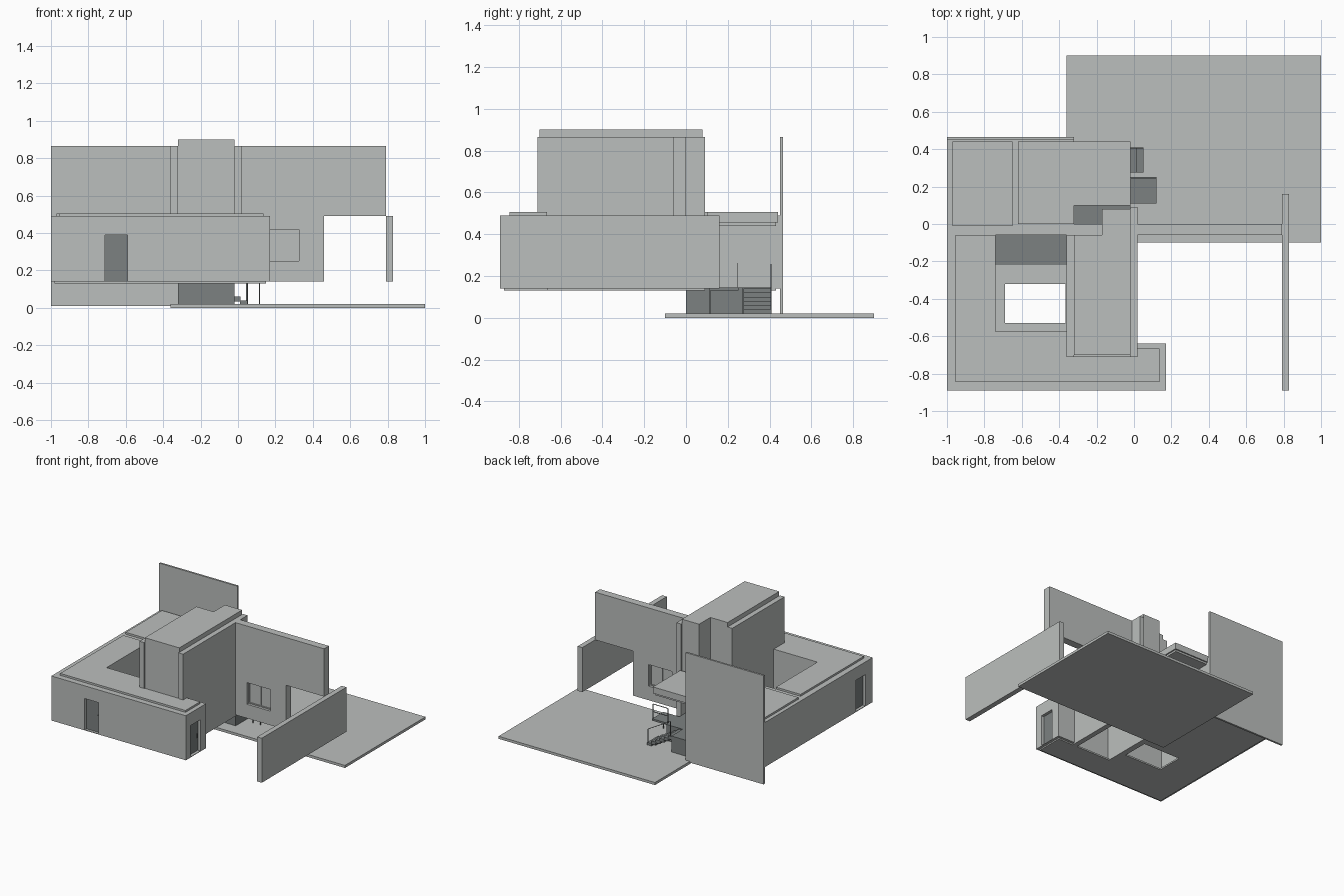
import bpy, bmesh
from mathutils import Vector


def material(name, rgb):
    m = bpy.data.materials.new(name)
    m.diffuse_color = (*rgb, 1)
    return m


LIGHT = material("light_grey", (0.50, 0.52, 0.51))
DARK = material("dark_grey", (0.20, 0.22, 0.22))


def finish(name, bm, mat):
    bmesh.ops.recalc_face_normals(bm, faces=bm.faces)
    me = bpy.data.meshes.new(name)
    bm.to_mesh(me)
    bm.free()
    me.materials.append(mat)
    ob = bpy.data.objects.new(name, me)
    bpy.context.collection.objects.link(ob)
    return ob


def prism(name, pts, low, high, mat=LIGHT, axis="z"):
    """Extrude a flat outline along z, or an (x, z) outline along y."""
    bm = bmesh.new()
    put = (lambda a, b, h: (a, b, h)) if axis == "z" else (lambda a, b, h: (a, h, b))
    face = bm.faces.new([bm.verts.new(put(a, b, low)) for a, b in pts])
    step = Vector(put(0, 0, high - low))
    res = bmesh.ops.extrude_face_region(bm, geom=[face], use_keep_orig=True)
    bmesh.ops.translate(bm, vec=step, verts=[v for v in res["geom"] if isinstance(v, bmesh.types.BMVert)])
    return finish(name, bm, mat)


def box(name, x0, x1, y0, y1, z0, z1, mat=LIGHT):
    return prism(name, [(x0, y0), (x1, y0), (x1, y1), (x0, y1)], z0, z1, mat)


def cut(ob, *dims):
    c = box(ob.name + "_cutter", *dims)
    c.hide_render = True
    c.hide_viewport = True
    c.display_type = "WIRE"
    m = ob.modifiers.new("opening", "BOOLEAN")
    m.operation = "DIFFERENCE"
    m.solver = "EXACT"
    m.object = c


def rod(name, a, b, t=0.003):
    a, b = Vector(a), Vector(b)
    bm = bmesh.new()
    bmesh.ops.create_cube(bm, size=1)
    bmesh.ops.scale(bm, vec=(t * 2, t * 2, (b - a).length), verts=bm.verts)
    bmesh.ops.rotate(bm, matrix=(b - a).to_track_quat("Z", "Y").to_matrix(), verts=bm.verts)
    bmesh.ops.translate(bm, vec=(a + b) / 2, verts=bm.verts)
    return finish(name, bm, DARK)


# Ground terrace and free-standing walls
box("terrace", -0.36, 1, -0.10, 0.90, 0, 0.02)
box("garden_wall", 0.79, 0.83, -0.89, 0.16, 0.14, 0.49)
box("rear_wall", -1, -0.32, 0.45, 0.465, 0.01, 0.865)

# Tall cross wall with passage notch and window
cross = prism("cross_wall", [(0.02, 0.14), (0.46, 0.14), (0.46, 0.49), (0.79, 0.49),
                             (0.79, 0.865), (0.02, 0.865)], -0.06, 0, axis="y")
cut(cross, 0.12, 0.325, -0.2, 0.2, 0.25, 0.42)
box("window_pane", 0.12, 0.325, -0.034, -0.026, 0.25, 0.42)
for x in (0.12, 0.218, 0.317):
    box("window_post", x, x + 0.008, -0.04, -0.02, 0.25, 0.42)
for z in (0.25, 0.412):
    box("window_rail", 0.12, 0.325, -0.04, -0.02, z, z + 0.008)

# Low house block with courtyard, tower void and door recesses
house = prism("house_block", [(-1, -0.89), (0.17, -0.89), (0.17, -0.64), (-0.17, -0.64), (-0.17, 0),
                              (-0.32, 0), (-0.32, 0.449), (-1, 0.449)], 0.14, 0.49)
cut(house, -0.74, -0.35, -0.575, -0.06, 0.0, 0.7)
cut(house, -0.35, 0.019, -0.70, -0.061, 0.0, 0.7)
DOORS = [(-0.71, -0.59, -0.95, -0.865, 0.145, 0.39),
         (0.145, 0.25, -0.83, -0.71, 0.145, 0.39),
         (-1.05, -0.975, -0.80, -0.68, 0.145, 0.39)]
for d in DOORS:
    cut(house, *d)
box("front_door", -0.71, -0.59, -0.87, -0.862, 0.145, 0.39, DARK)
box("side_door", 0.14, 0.148, -0.83, -0.71, 0.145, 0.39, DARK)
box("left_door", -0.978, -0.97, -0.80, -0.68, 0.145, 0.39, DARK)
for x, y in ((-0.605, -0.872), (0.15, -0.725)):
    box("door_handle", x - 0.004, x + 0.004, y - 0.004, y + 0.004, 0.25, 0.28, DARK)

# Floor plates under the house, framing the courtyard opening
floor = prism("house_floor", [(-0.98, -0.87), (0.15, -0.87), (0.15, -0.66), (-0.03, -0.66), (-0.32, -0.66),
                              (-0.32, 0.43), (-0.98, 0.43)], 0.13, 0.142)
cut(floor, -0.69, -0.366, -0.53, -0.32, 0.0, 0.5)
box("courtyard_paving", -0.74, -0.36, -0.22, -0.06, 0.142, 0.15, DARK)

# Raised roof panels
prism("south_roof_panel", [(-0.955, -0.845), (0.135, -0.845), (0.135, -0.665), (0.02, -0.665),
                           (0.02, -0.705), (-0.36, -0.705), (-0.36, -0.575), (-0.74, -0.575),
                           (-0.74, -0.06), (-0.955, -0.06)], 0.485, 0.505)
box("north_left_roof_panel", -0.97, -0.65, -0.01, 0.44, 0.485, 0.505)
box("north_right_roof_panel", -0.62, -0.32, 0, 0.44, 0.485, 0.505)

# Tower: side walls, front and back panels, roof with a narrower rear end
box("tower_right_wall", -0.02, 0.02, -0.71, 0.09, 0.13, 0.865)
box("tower_left_wall", -0.36, -0.32, -0.71, -0.06, 0.13, 0.865)
box("tower_front_panel", -0.32, -0.02, -0.70, -0.67, 0.13, 0.865)
box("tower_back_panel", -0.32, -0.17, -0.09, -0.06, 0.13, 0.865)
box("tower_nook_side", -0.17, -0.14, -0.09, 0.08, 0.44, 0.865)
box("tower_nook_back", -0.14, -0.02, 0.06, 0.08, 0.44, 0.865)
prism("tower_roof", [(-0.32, -0.70), (-0.02, -0.70), (-0.02, 0.08), (-0.17, 0.08),
                     (-0.17, -0.06), (-0.32, -0.06)], 0.85, 0.90)

# Entrance porch: canopy, dark base and door
box("canopy", -0.32, -0.02, 0.10, 0.44, 0.455, 0.49)
box("canopy_top", -0.32, -0.02, 0.10, 0.44, 0.488, 0.505)
box("canopy_soffit", -0.32, -0.03, 0.10, 0.43, 0.44, 0.457)
box("porch_base", -0.32, -0.02, 0, 0.27, 0.01, 0.145, DARK)
box("porch_base_rear", -0.32, -0.16, 0.27, 0.41, 0.01, 0.145, DARK)
box("entrance_door", -0.322, -0.314, 0.15, 0.29, 0.15, 0.42)
box("entrance_handle", -0.316, -0.308, 0.155, 0.16, 0.24, 0.28, DARK)

# Steps down to the terrace
for i in range(6):
    x1 = 0.05 - 0.036 * i
    box("step", x1 - 0.038, x1, 0.275, 0.41, 0.02 * i + 0.015, 0.02 * i + 0.04, DARK)

# Small landing with posts and railings
box("landing", -0.02, 0.12, 0.11, 0.25, 0.13, 0.145, DARK)
for x in (0.05, 0.115):
    rod("landing_post", (x, 0.115, 0.02), (x, 0.115, 0.14))
corners = [(-0.015, 0.245), (0.115, 0.245), (0.115, 0.115)]
for x, y in corners[:2]:
    rod("rail_post", (x, y, 0.14), (x, y, 0.26), 0.002)
rod("landing_handrail", (-0.015, 0.245, 0.26), (0.115, 0.245, 0.26), 0.002)
rod("landing_midrail", (-0.015, 0.245, 0.20), (0.115, 0.245, 0.20), 0.002)
for x, z in ((0.045, 0.03), (-0.15, 0.14)):
    rod("stair_rail_post", (x, 0.407, z), (x, 0.407, z + 0.115), 0.002)
rod("stair_handrail", (0.045, 0.407, 0.145), (-0.15, 0.407, 0.255), 0.002)
